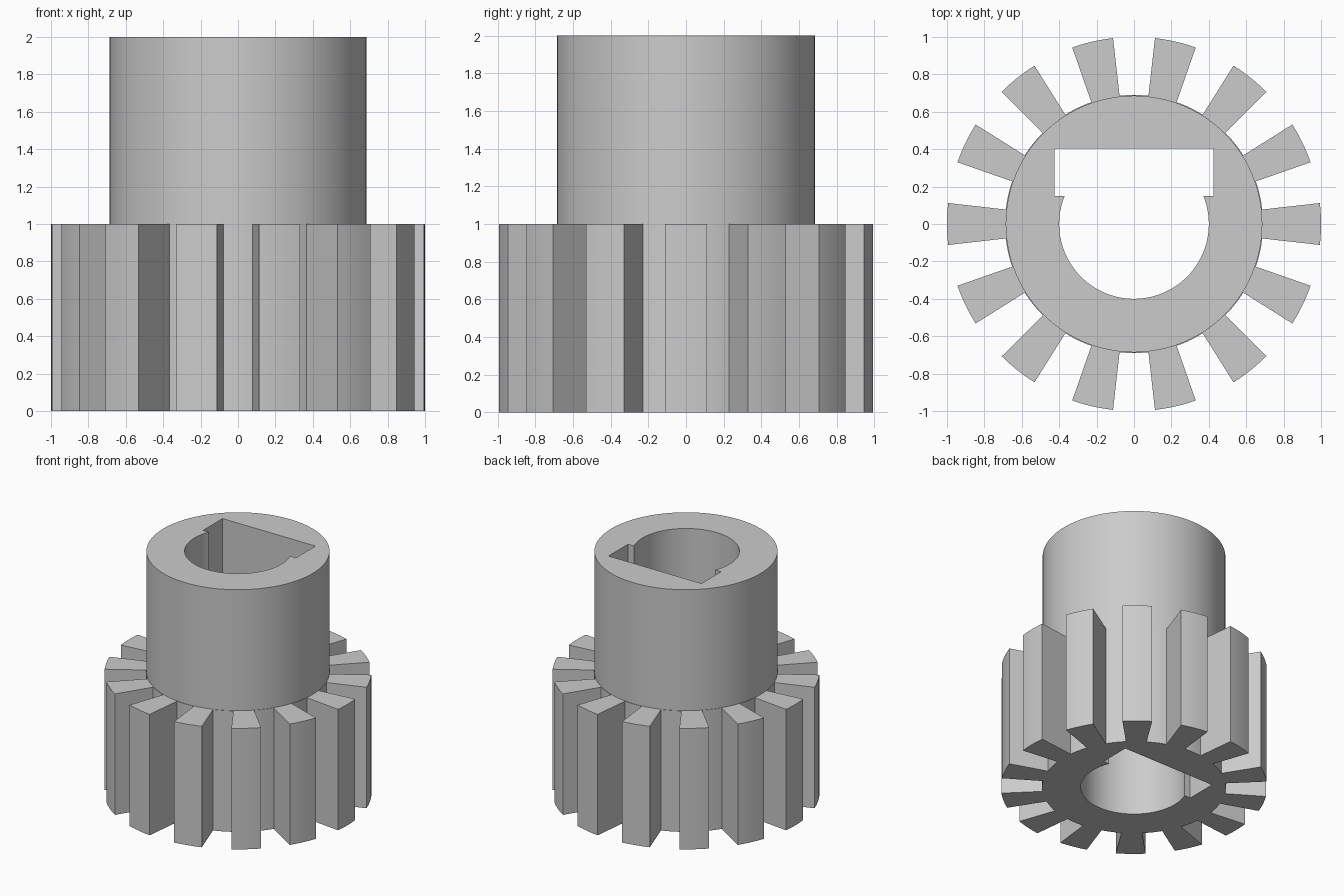
import bpy, bmesh
from math import asin, cos, sin, pi, radians

cube = bpy.data.objects.get("Cube")
if cube:
    bpy.data.objects.remove(cube)

TEETH = 14
TIP, ROOT, HUB, BORE = 1.0, 0.69, 0.686, 0.4
GEAR_TOP, HUB_TOP = 1.0, 2.0
KEY_X, KEY_LOW, KEY_HIGH = 0.425, 0.15, 0.405

steel = bpy.data.materials.new("grey steel")
steel.use_nodes = True
steel.diffuse_color = (0.6, 0.6, 0.6, 1)
steel.node_tree.nodes["Principled BSDF"].inputs["Base Color"].default_value = (0.6, 0.6, 0.6, 1)


def arc(radius, start, end, steps):
    angles = [start + (end - start) * i / steps for i in range(steps + 1)]
    return [(radius * cos(a), radius * sin(a)) for a in angles]


def wall(bm, outline, low, high, inward=False):
    """Upright band of faces along a closed counter-clockwise outline."""
    rings = [[bm.verts.new((x, y, z)) for x, y in outline] for z in (low, high)]
    for i in range(len(outline)):
        j = (i + 1) % len(outline)
        face = bm.faces.new((rings[0][i], rings[0][j], rings[1][j], rings[1][i]))
        if inward:
            face.normal_flip()


def cap(bm, outer, inner, z, up):
    """Flat face between two outlines."""
    edges = []
    for outline in (outer, inner):
        ring = [bm.verts.new((x, y, z)) for x, y in outline]
        edges += [bm.edges.new((ring[i - 1], ring[i])) for i in range(len(ring))]
    made = bmesh.ops.triangle_fill(bm, edges=edges, use_beauty=True)["geom"]
    for face in [g for g in made if isinstance(g, bmesh.types.BMFace)]:
        face.normal_update()
        if (face.normal.z > 0) != up:
            face.normal_flip()


def finish(bm, name):
    bmesh.ops.remove_doubles(bm, verts=bm.verts, dist=0.0001)
    mesh = bpy.data.meshes.new(name)
    bm.to_mesh(mesh)
    bm.free()
    mesh.materials.append(steel)
    obj = bpy.data.objects.new(name, mesh)
    bpy.context.collection.objects.link(obj)
    bpy.ops.object.select_all(action="DESELECT")
    obj.select_set(True)
    bpy.context.view_layer.objects.active = obj
    bpy.ops.object.shade_smooth_by_angle(angle=radians(30))


# Outlines: radial-sided teeth, round hub, bore with a wide keyway
half = pi / TEETH / 2
gear_line = []
for t in range(TEETH):
    mid = 2 * pi * t / TEETH
    gear_line += arc(TIP, mid - half, mid + half, 6)
    gear_line += arc(ROOT, mid + half, mid + 3 * half, 6)

hub_line = arc(HUB, 0, 2 * pi, 112)[:-1]

shoulder = asin(KEY_LOW / BORE)
bore_line = arc(BORE, pi - shoulder, 2 * pi + shoulder, 72)
bore_line += [(KEY_X, KEY_LOW), (KEY_X, KEY_HIGH), (-KEY_X, KEY_HIGH), (-KEY_X, KEY_LOW)]

# Toothed gear
bm = bmesh.new()
wall(bm, gear_line, 0, GEAR_TOP)
wall(bm, bore_line, 0, GEAR_TOP, inward=True)
cap(bm, gear_line, bore_line, 0, up=False)
cap(bm, gear_line, hub_line, GEAR_TOP, up=True)
finish(bm, "gear_teeth")

# Hub sleeve
bm = bmesh.new()
wall(bm, hub_line, GEAR_TOP, HUB_TOP)
wall(bm, bore_line, GEAR_TOP, HUB_TOP, inward=True)
cap(bm, hub_line, bore_line, HUB_TOP, up=True)
finish(bm, "hub_sleeve")
